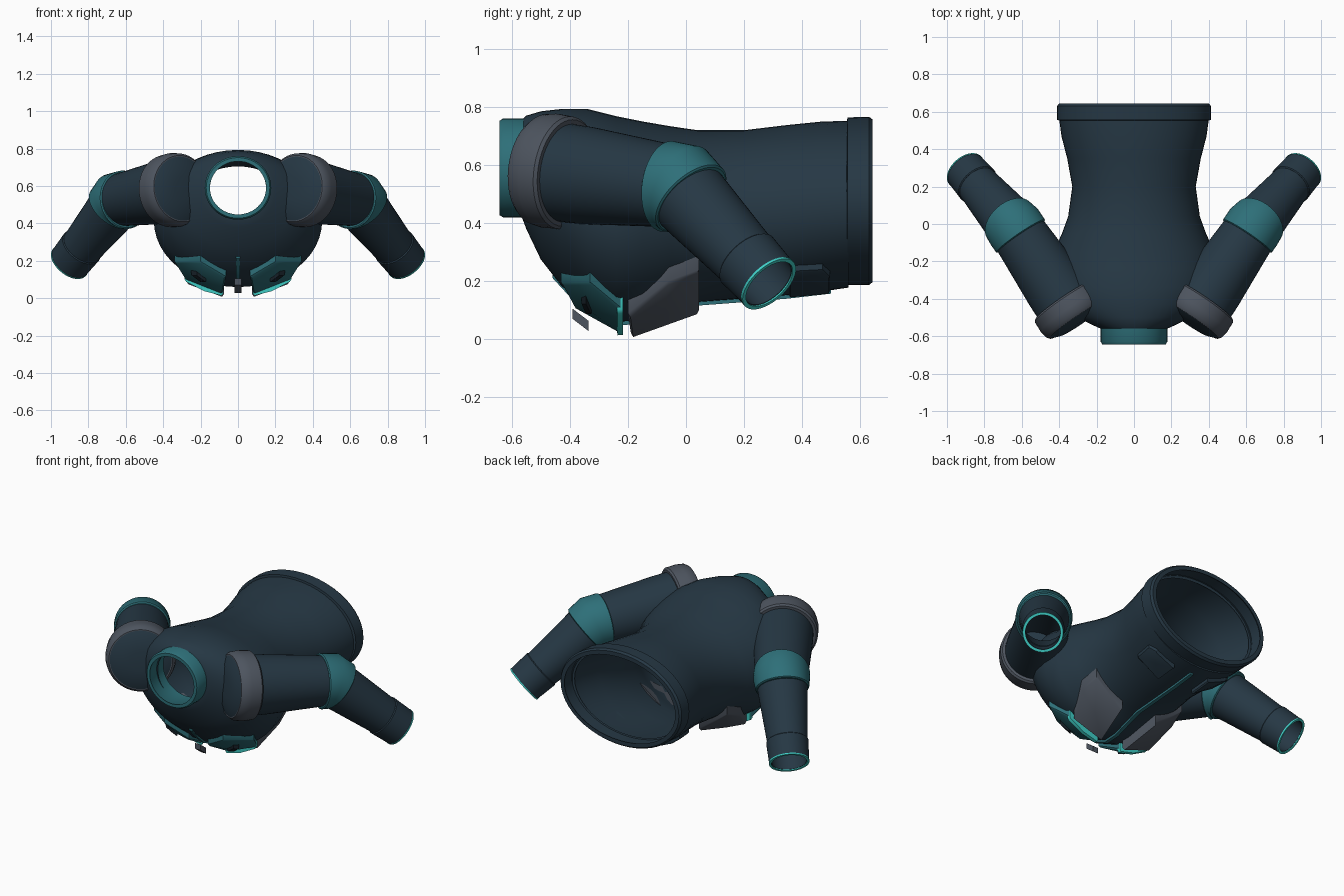
import bpy, bmesh, math
from mathutils import Vector as V

if "Cube" in bpy.data.objects:
    bpy.data.objects.remove(bpy.data.objects["Cube"])

def mat(name, c):
    m = bpy.data.materials.new(name)
    m.diffuse_color = (*c, 1)
    m.use_nodes = True
    m.node_tree.nodes["Principled BSDF"].inputs["Base Color"].default_value = m.diffuse_color
    return m

NAVY = mat("navy cloth", (0.019, 0.039, 0.058))
TEAL = mat("teal trim", (0.027, 0.16, 0.19))
GREY = mat("grey armour", (0.075, 0.09, 0.115))
CYAN = mat("bright cyan", (0.05, 0.62, 0.57))
DARK = mat("dark slot", (0.008, 0.014, 0.02))
N = 48

def finish(name, bm, m, mirror=False):
    bmesh.ops.recalc_face_normals(bm, faces=bm.faces)
    me = bpy.data.meshes.new(name)
    bm.to_mesh(me)
    bm.free()
    me.materials.append(m)
    ob = bpy.data.objects.new(name, me)
    bpy.context.collection.objects.link(ob)
    bpy.ops.object.select_all(action='DESELECT')
    ob.select_set(True)
    bpy.context.view_layer.objects.active = ob
    bpy.ops.object.shade_smooth_by_angle(angle=math.radians(35))
    if mirror:
        ob.modifiers.new("mirror", 'MIRROR').use_mirror_merge = False
    return ob

def shell(name, rings, m, thick=0.0, mirror=False):
    """Skin rings of points; a thickness gives a hollow wall, none gives end caps."""
    bm = bmesh.new()
    if thick:
        inner = []
        for r in rings:
            c = sum(r, V()) / len(r)
            inner.append([p - (p - c).normalized() * thick for p in r])
        rings = rings + inner[::-1]
        rings.append(rings[0])
    vs = []
    for i, r in enumerate(rings):
        last = thick and i == len(rings) - 1
        vs.append(vs[0] if last else [bm.verts.new(p) for p in r])
    for a, b in zip(vs, vs[1:]):
        for i in range(len(a)):
            j = (i + 1) % len(a)
            bm.faces.new((a[i], a[j], b[j], b[i]))
    if not thick:
        bm.faces.new(vs[0])
        bm.faces.new(vs[-1])
    return finish(name, bm, m, mirror)

def oval(y, w, z0, z1):
    return [V((w * math.cos(t), y, (z0 + z1) / 2 + (z1 - z0) / 2 * math.sin(t)))
            for t in (math.tau * i / N for i in range(N))]

def ring(c, axis, r):
    u = axis.cross(V((0, 0, 1))).normalized()
    v = axis.cross(u).normalized()
    return [c + r * (u * math.cos(t) + v * math.sin(t))
            for t in (math.tau * i / N for i in range(N))]

# Torso sections: y, half width, bottom z, top z
BODY = [(-.565, .165, .42, .755), (-.55, .20, .38, .77), (-.50, .305, .275, .785),
        (-.43, .39, .185, .793), (-.34, .435, .105, .793), (-.24, .45, .06, .768),
        (-.15, .43, .065, .75), (-.05, .385, .10, .733), (.04, .352, .128, .72),
        (.20, .33, .14, .72), (.35, .357, .152, .738), (.47, .388, .165, .75),
        (.56, .40, .178, .752)]
shell("torso", [oval(*s) for s in BODY], NAVY, 0.015)
shell("hem_band", [oval(.553, .395, .195, .745), oval(.556, .412, .187, .764),
                   oval(.63, .412, .187, .766), oval(.643, .402, .197, .757)], NAVY, 0.025)
shell("collar", [oval(-.50, .178, .42, .76), oval(-.63, .178, .42, .76),
                 oval(-.643, .17, .428, .752)], TEAL, 0.02)

# Sleeves
C, E, W = V((.335, -.465, .58)), V((.64, -.015, .52)), V((.903, .287, .19))
d1, d2 = (E - C).normalized(), (W - E).normalized()
dm = (d1 + d2).normalized()
shell("upper_sleeve", [ring(C - d1 * .04, d1, .172), ring(C + d1 * .15, d1, .168),
                       ring(E, dm, .145)], NAVY, 0.012, True)
shell("lower_sleeve", [ring(E, dm, .145), ring(W - d2 * .13, d2, .112)], NAVY, 0.012, True)
shell("elbow_band", [ring(E - d1 * .065, d1, .15), ring(E - d1 * .06, d1, .157),
                     ring(E, dm, .158), ring(E + d2 * .055, d2, .15),
                     ring(E + d2 * .06, d2, .143)], TEAL, 0.015, True)
shell("wrist_cuff", [ring(W - d2 * .135, d2, .113), ring(W - d2 * .13, d2, .118),
                     ring(W - d2 * .006, d2, .112)], NAVY, 0.015, True)
shell("wrist_trim", [ring(W - d2 * .008, d2, .114), ring(W, d2, .113)], CYAN, 0.014, True)

# Shoulder pads with a domed cap
shell("shoulder_pad", [ring(C - d1 * .058, d1, .178), ring(C - d1 * .04, d1, .192),
                       ring(C, d1, .198), ring(C + d1 * .06, d1, .195),
                       ring(C + d1 * .07, d1, .185)], GREY, 0.02, True)
shell("shoulder_cap", [ring(C - d1 * .03, d1, .175), ring(C - d1 * .058, d1, .172),
                       ring(C - d1 * .075, d1, .13), ring(C - d1 * .083, d1, .06)],
      NAVY, 0, True)

def belly(x, y):
    """Height of the torso underside (the chest side) at x, y."""
    for a, b in zip(BODY, BODY[1:]):
        if a[0] <= y <= b[0]:
            t = (y - a[0]) / (b[0] - a[0])
            w, z0, z1 = (a[k] + (b[k] - a[k]) * t for k in (1, 2, 3))
            return (z0 + z1) / 2 - (z1 - z0) / 2 * math.sqrt(max(0, 1 - (x / w) ** 2))

def plate(name, pts, out, m, mirror=True, chamfer=.93):
    """Raised plate that follows the chest; pts are x, y outline corners."""
    bm = bmesh.new()
    cx = sum(p[0] for p in pts) / len(pts)
    cy = sum(p[1] for p in pts) / len(pts)
    levels = []
    for k, off in ((1, -.008), (1, out * .75), (chamfer, out)):
        levels.append([bm.verts.new((cx + (x - cx) * k, cy + (y - cy) * k, belly(x, y) - off))
                       for x, y in pts])
    n = len(pts)
    for a, b in zip(levels, levels[1:]):
        for i in range(n):
            bm.faces.new((a[i], a[(i + 1) % n], b[(i + 1) % n], b[i]))
    for lv, off in ((levels[0], -.008), (levels[2], out)):
        c = bm.verts.new((cx, cy, belly(cx, cy) - off))
        for i in range(n):
            bm.faces.new((lv[i], lv[(i + 1) % n], c))
    return finish(name, bm, m, mirror)

# Chest armour
plate("upper_chest_plate", [(.065, -.385), (.2, -.43), (.34, -.33), (.285, -.225), (.08, -.225)],
      .042, TEAL)
plate("chest_slot", [(.17, -.345), (.22, -.36), (.25, -.345), (.20, -.325)], .05, DARK)
plate("chest_light", [(.08, -.237), (.18, -.237), (.285, -.237),
                      (.285, -.217), (.18, -.217), (.08, -.217)], .052, CYAN)
plate("lower_chest_plate", [(.075, -.19), (.27, -.2), (.33, -.06), (.31, .045), (.12, .045)],
      .06, GREY)
plate("hip_pocket", [(.12, .355), (.27, .355), (.285, .47), (.25, .495), (.12, .495)], .025, NAVY)

# Front zip and its pull
ys = [-.46, -.40, -.34, -.24, -.15, -.05, .04, .2, .35, .5]
shell("zip", [[V((sx * .011, y, belly(0, y) + dz)) for sx, dz in
               ((-1, .01), (1, .01), (1, -.012), (-1, -.012))] for y in ys], TEAL)
shell("zip_pull", [[V((sx * .018, y, z + dz)) for sx, dz in
                    ((-1, .035), (1, .035), (1, 0), (-1, 0))]
                   for y, z in ((-.39, .07), (-.335, .028))], GREY)
